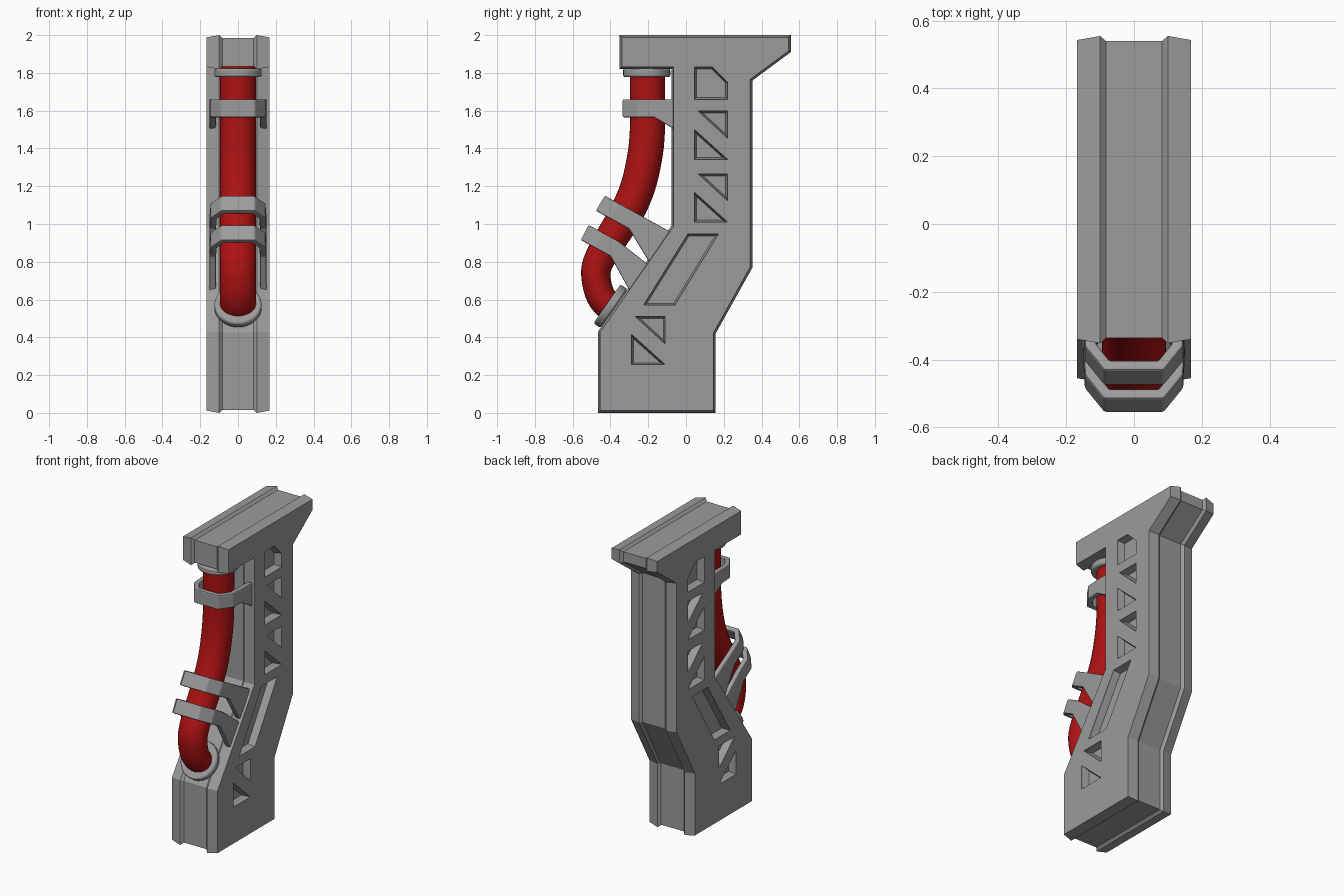
import bpy, bmesh, math
from mathutils import Vector, Matrix

if "Cube" in bpy.data.objects:
    bpy.data.objects.remove(bpy.data.objects["Cube"], do_unlink=True)


def material(name, color):
    m = bpy.data.materials.new(name)
    m.use_nodes = True
    m.diffuse_color = color
    m.node_tree.nodes["Principled BSDF"].inputs["Base Color"].default_value = color
    return m


GREY = material("metal grey", (0.33, 0.33, 0.33, 1))
RED = material("hose red", (0.42, 0.006, 0.006, 1))


def finish(name, bm, mat, smooth=False, bevel=0):
    """Turn a bmesh into a named object."""
    bmesh.ops.recalc_face_normals(bm, faces=bm.faces)
    mesh = bpy.data.meshes.new(name)
    bm.to_mesh(mesh)
    bm.free()
    mesh.materials.append(mat)
    ob = bpy.data.objects.new(name, mesh)
    bpy.context.collection.objects.link(ob)
    bpy.ops.object.select_all(action="DESELECT")
    ob.select_set(True)
    bpy.context.view_layer.objects.active = ob
    if smooth:
        bpy.ops.object.shade_smooth_by_angle(angle=math.radians(35))
    if bevel:
        b = ob.modifiers.new("bevel", "BEVEL")
        b.width = bevel
        b.segments = 2
        b.limit_method = "ANGLE"
    return ob


def inset(poly, d):
    """Offset a counter-clockwise outline inward by d with mitred corners."""
    pts = [Vector(p) for p in poly]
    out = []
    for i, p in enumerate(pts):
        a = (p - pts[i - 1]).normalized()
        b = (pts[(i + 1) % len(pts)] - p).normalized()
        na, nb = Vector((-a.y, a.x)), Vector((-b.y, b.x))
        out.append(p + (na + nb) * d / (1 + na.dot(nb)))
    return out


def loft(bm, rings):
    """Skin closed rings of 3D points and cap both ends."""
    loops = [[bm.verts.new(p) for p in ring] for ring in rings]
    for r, s in zip(loops, loops[1:]):
        for i in range(len(r)):
            j = (i + 1) % len(r)
            bm.faces.new((r[i], r[j], s[j], s[i]))
    bm.faces.new(loops[0][::-1])
    bm.faces.new(loops[-1])


def prism(bm, outline, sections):
    """Loft one outline across x; each section is (x, inset)."""
    loft(bm, [[(x, p.x, p.y) for p in inset(outline, d)] for x, d in sections])


# Main post: raised side plates with a recessed core between them
post = [(-.467, 0), (.157, 0), (.157, .42), (.352, .77), (.352, 1.76),
        (.555, 1.91), (.555, 2), (-.352, 2), (-.352, 1.82), (-.078, 1.82),
        (-.078, .99), (-.467, .43)]
bm = bmesh.new()
prism(bm, post, [(-.168, .012), (-.1, 0), (-.083, .015),
                 (.083, .015), (.1, 0), (.168, .012)])
body = finish("main_post", bm, GREY)


# Recessed pockets on both sides
def triangle_pair(y0, y1, top):
    w = y1 - y0
    h = w * .9
    return [[(y0 + .02, top), (y1, top - h + .015), (y1, top)],
            [(y0, top - .255), (y1, top - .255), (y0, top - .255 + h)]]


pockets = [[(.045, 1.66), (.22, 1.66), (.22, 1.75), (.14, 1.83), (.045, 1.83)],
           [(-.225, .57), (-.06, .57), (.172, .947), (.01, .947)]]
for y0, y1, top in ((.045, .22, 1.597), (.045, .22, 1.265), (-.288, -.11, .51)):
    pockets += triangle_pair(y0, y1, top)
bm = bmesh.new()
for pocket in pockets:
    for side in (-1, 1):
        prism(bm, pocket, [(side * .2, 0), (side * .16, 0), (side * .12, .01)])
cutter = finish("pocket_cutter", bm, GREY)
cutter.hide_render = True
cut = body.modifiers.new("pockets", "BOOLEAN")
cut.object = cutter
cut.operation = "DIFFERENCE"
cut.solver = "EXACT"
bpy.context.view_layer.objects.active = body
bpy.ops.object.modifier_apply(modifier=cut.name)
bpy.data.objects.remove(cutter, do_unlink=True)

# Hose: smooth path of (y, z, in-plane radius)
path = [Vector(p) for p in (
    (-.203, 1.84, .093), (-.203, 1.68, .093), (-.203, 1.53, .093),
    (-.216, 1.37, .093), (-.257, 1.19, .092), (-.325, 1.04, .09),
    (-.41, .9, .085), (-.468, .79, .08), (-.476, .71, .077),
    (-.452, .62, .077), (-.405, .565, .078), (-.34, .52, .08))]


def spline(points, steps):
    ext = [2 * points[0] - points[1]] + points + [2 * points[-1] - points[-2]]
    out = []
    for a, b, c, d in zip(ext, ext[1:], ext[2:], ext[3:]):
        for k in range(steps):
            t = k / steps
            out.append(.5 * (2 * b + (c - a) * t + (2 * a - 5 * b + 4 * c - d) * t**2
                             + (3 * b - a - 3 * c + d) * t**3))
    return out + [points[-1]]


centres = spline(path, 4)
rings = []
for i, c in enumerate(centres):
    t = (centres[min(i + 1, len(centres) - 1)] - centres[max(i - 1, 0)]).xy.normalized()
    ring = []
    for k in range(32):
        a = math.tau * k / 32
        r = c.z * math.cos(a)
        ring.append((.095 * math.sin(a), c.x - t.y * r, c.y + t.x * r))
    rings.append(ring)
bm = bmesh.new()
loft(bm, rings)
finish("hose", bm, RED, smooth=True)

# Flanges where the hose meets the post
for name, y, z, tilt in (("upper_flange", -.208, 1.8, 0),
                         ("lower_flange", -.4, .565, .963)):
    bm = bmesh.new()
    bmesh.ops.create_cone(bm, cap_ends=True, segments=32, radius1=.125,
                          radius2=.125, depth=.045,
                          matrix=Matrix.Translation((0, y, z)) @ Matrix.Rotation(tilt, 4, "X"))
    finish(name, bm, GREY, smooth=True, bevel=.01)


# Clamps: straps around the hose with legs that widen into the post
def clamp(name, top, bottom, axis, kink, top_end, bottom_end):
    top, bottom, axis = Vector(top), Vector(bottom), Vector(axis).normalized()

    def station(side, xo, xi, do, di):
        return [(side * x, *(p + axis * d)) for x, d, p in
                ((xo, do, top), (xo, do, bottom), (xi, di, bottom), (xi, di, top))]

    def half(side):
        end = [(side * x, *p) for x, p in ((.152, top_end), (.152, bottom_end),
                                           (.118, bottom_end), (.118, top_end))]
        return [station(side, .088, .072, 0, .033), station(side, .145, .112, .08, .09),
                station(side, .15, .116, kink, kink), end]

    bm = bmesh.new()
    loft(bm, half(-1)[::-1] + half(1))
    finish(name, bm, GREY, bevel=.007)


clamp("upper_clamp", (-.335, 1.66), (-.335, 1.565), (1, 0), .165,
      (-.06, 1.66), (-.06, 1.5))
clamp("middle_clamp", (-.43, 1.15), (-.477, 1.07), (.877, -.481), .2,
      (-.085, .96), (-.19, .79))
clamp("lower_clamp", (-.515, .995), (-.557, .915), (.877, -.481), .18,
      (-.2, .785), (-.295, .64))
